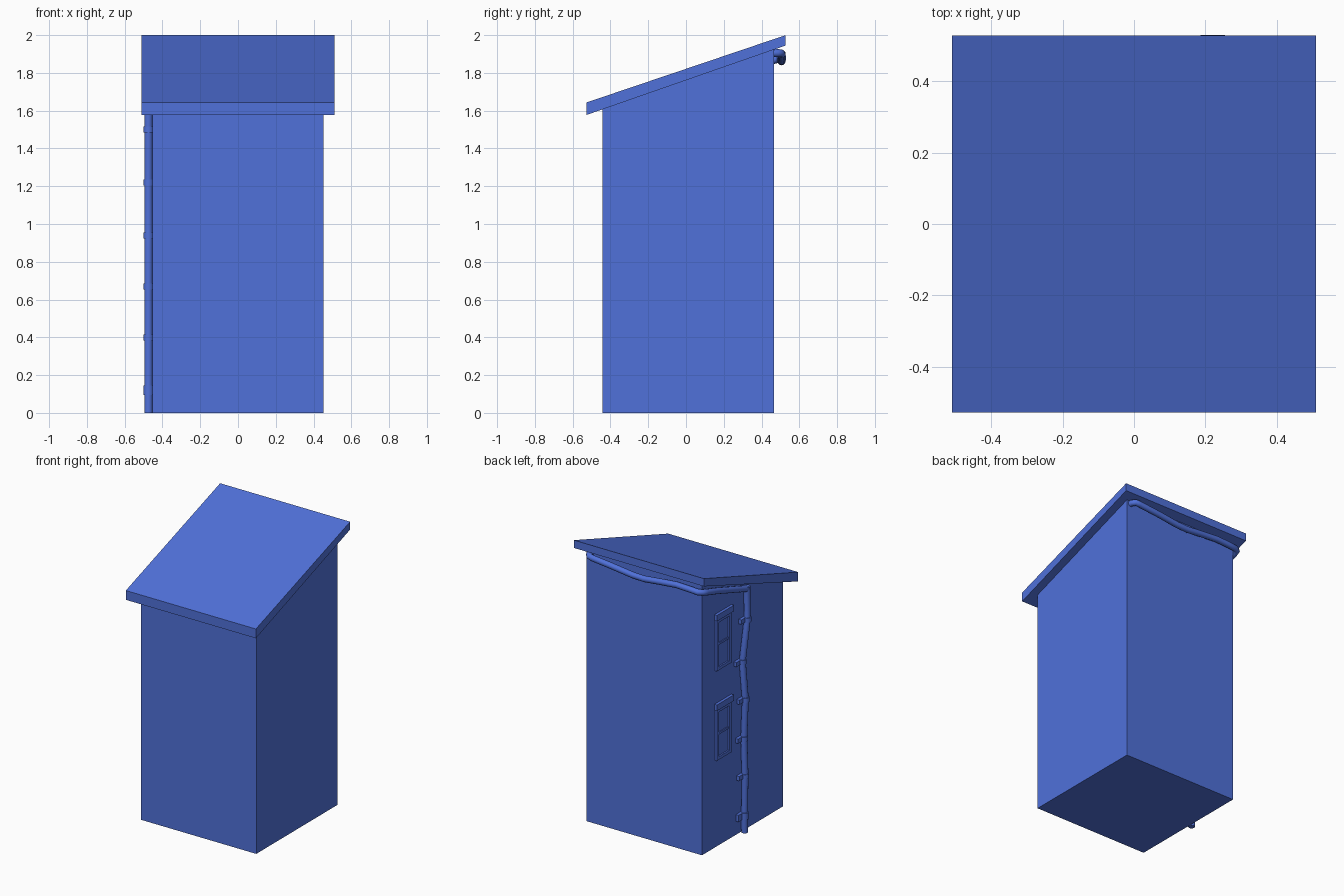
import bpy, bmesh, math
from mathutils import Vector

if "Cube" in bpy.data.objects:
    bpy.data.objects.remove(bpy.data.objects["Cube"])

# One painted blue for the whole model
blue = bpy.data.materials.new("blue_paint")
blue.diffuse_color = (0.08, 0.165, 0.70, 1)
blue.use_nodes = True
blue.node_tree.nodes["Principled BSDF"].inputs["Base Color"].default_value = blue.diffuse_color


def finish(bm, name):
    bmesh.ops.recalc_face_normals(bm, faces=bm.faces[:])
    me = bpy.data.meshes.new(name)
    bm.to_mesh(me)
    bm.free()
    me.materials.append(blue)
    ob = bpy.data.objects.new(name, me)
    bpy.context.collection.objects.link(ob)
    return ob


def box(name, x0, x1, y0, y1, z0, z1):
    bm = bmesh.new()
    bmesh.ops.create_cube(bm, size=1)
    for v in bm.verts:
        v.co = ((x0 + x1) / 2 + v.co.x * (x1 - x0),
                (y0 + y1) / 2 + v.co.y * (y1 - y0),
                (z0 + z1) / 2 + v.co.z * (z1 - z0))
    return finish(bm, name)


def loft(name, rings, smooth=False):
    """Join closed rings of points into a capped solid."""
    bm = bmesh.new()
    vs = [[bm.verts.new(p) for p in ring] for ring in rings]
    n = len(vs[0])
    for a, b in zip(vs, vs[1:]):
        for i in range(n):
            j = (i + 1) % n
            bm.faces.new((a[i], a[j], b[j], b[i])).smooth = smooth
    bm.faces.new(vs[0])
    bm.faces.new(vs[-1])
    return finish(bm, name)


def side_profile(name, half, pts):
    return loft(name, [[(x, y, z) for y, z in pts] for x in (-half, half)])


def tube(name, path, r, sides=12):
    """Round pipe along a path, carrying its frame through the bends."""
    pts = [Vector(p) for p in path]
    ang = [2 * math.pi * k / sides for k in range(sides)]
    rings, u = [], None
    for i, p in enumerate(pts):
        d = (pts[min(i + 1, len(pts) - 1)] - pts[max(i - 1, 0)]).normalized()
        u = d.orthogonal() if u is None else u - d * u.dot(d)
        u.normalize()
        w = d.cross(u)
        rings.append([p + r * (u * math.cos(a) + w * math.sin(a)) for a in ang])
    return loft(name, rings, smooth=True)


# Main tower and sloped lean-to roof
side_profile("building_body", 0.452,
             [(-0.441, 0), (0.467, 0), (0.467, 1.925), (-0.441, 1.61)])
side_profile("roof", 0.51,
             [(-0.528, 1.577), (0.528, 1.945), (0.528, 2.0), (-0.528, 1.643)])

# Sagging pipe: leaves the back wall, follows the eave, wraps the corner
PX = -0.474
tube("eave_pipe", [(0.42, 0.455, 1.905), (0.42, 0.485, 1.905),
                   (0.405, 0.503, 1.904), (0.38, 0.507, 1.9),
                   (0.22, 0.508, 1.884), (0.06, 0.507, 1.864),
                   (-0.03, 0.506, 1.861), (-0.15, 0.504, 1.873),
                   (-0.28, 0.502, 1.884), (-0.38, 0.502, 1.88),
                   (-0.445, 0.5, 1.876), (-0.468, 0.485, 1.873),
                   (PX, 0.45, 1.864), (PX, 0.33, 1.828),
                   (PX, -0.01, 1.715)], 0.021)

# Crooked downpipe
bends = [(0.02, 0.0), (0.022, 0.12), (0.015, 0.40), (0.028, 0.67),
         (0.012, 0.94), (0.045, 1.22), (-0.01, 1.50), (-0.005, 1.735)]
tube("downpipe", [(PX, y, z) for y, z in bends], 0.022)

# Pipe clamps: a collar and a wall tab at each bend
for i, (y, z) in enumerate(bends[1:-1]):
    h = 0.024 if i == 0 else 0.016
    tube(f"pipe_collar_{i}", [(PX, y, z - h), (PX, y, z + h)], 0.027)
    box(f"pipe_tab_{i}", -0.474, -0.445, y + 0.01, y + 0.065, z - h, z + h)

# Two framed windows with lintels on the left wall
for i, z in enumerate((0.615, 1.25)):
    y0, y1, t, h = 0.155, 0.318, 0.022, 0.36
    box(f"window_pane_{i}", -0.454, -0.44, y0, y1, z, z + h)
    for j, y in enumerate((y0, y1 - t)):
        box(f"window_jamb_{i}_{j}", -0.465, -0.44, y, y + t, z, z + h)
    for j, zz in enumerate((z, z + h - t)):
        box(f"window_rail_{i}_{j}", -0.4645, -0.44, y0 + t, y1 - t, zz, zz + t)
    box(f"window_crossbar_{i}", -0.46, -0.44, y0 + t, y1 - t, z + 0.175, z + 0.19)
    box(f"window_lintel_{i}", -0.472, -0.44, y0 - 0.018, y1 + 0.01, z + h, z + h + 0.042)
